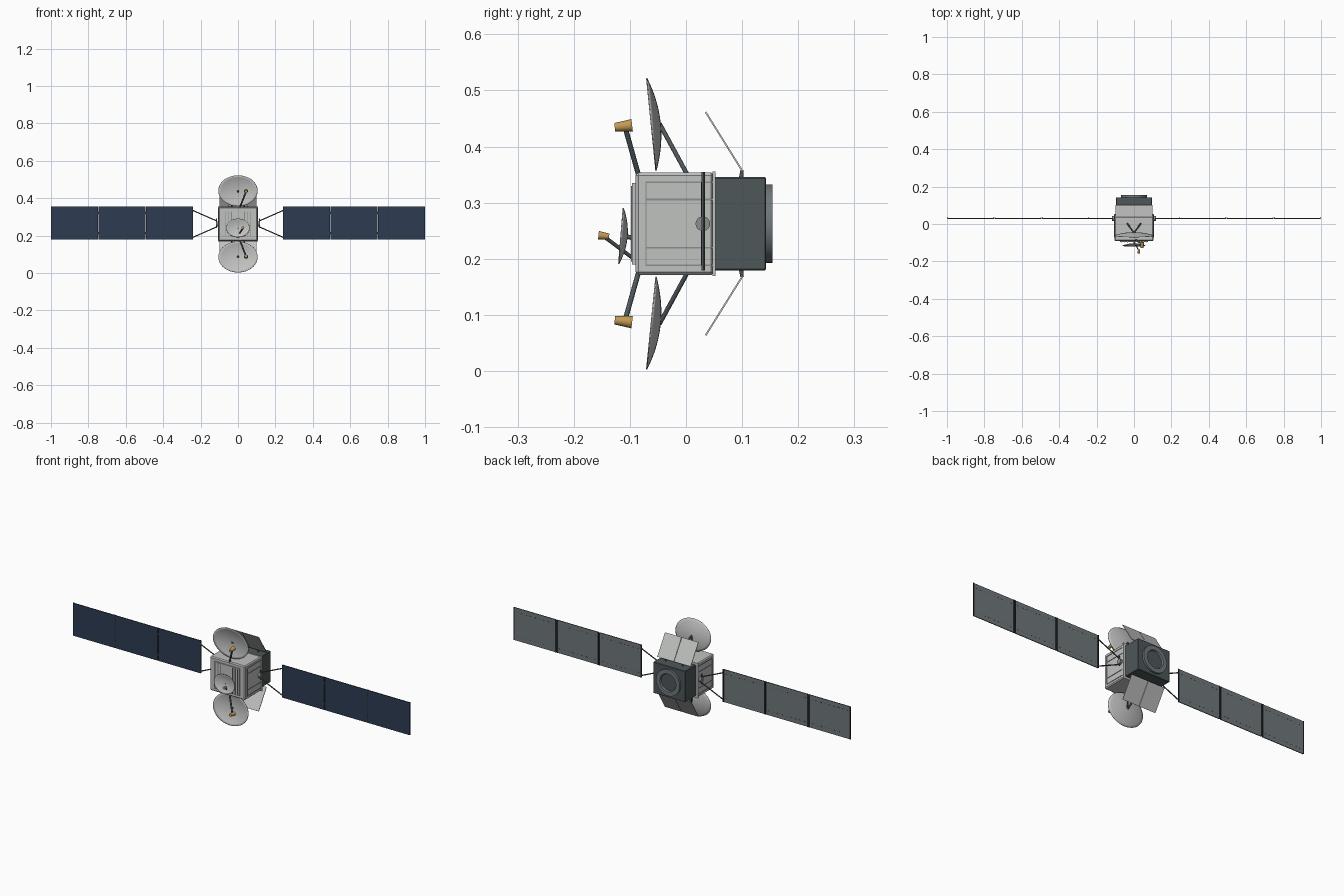
import bpy, bmesh, math
from mathutils import Vector, Matrix

cube = bpy.data.objects.get("Cube")
if cube:
    bpy.data.objects.remove(cube, do_unlink=True)

ZC = 0.2625  # height of the craft's central axis


def material(name, rgb):
    m = bpy.data.materials.new(name)
    m.use_nodes = True
    m.diffuse_color = (*rgb, 1)
    node = next(n for n in m.node_tree.nodes if n.type == 'BSDF_PRINCIPLED')
    node.inputs["Base Color"].default_value = (*rgb, 1)
    return m


GREY = material("light grey", (0.53, 0.54, 0.53))
TRIM = material("mid grey trim", (0.25, 0.27, 0.28))
DARK = material("dark slate", (0.075, 0.095, 0.10))
BACK = material("panel back grey", (0.16, 0.185, 0.20))
NAVY = material("solar navy", (0.027, 0.045, 0.085))
GOLD = material("gold", (0.55, 0.32, 0.09))
BLACK = material("near black", (0.02, 0.023, 0.026))


def finish(name, bm, *mats, smooth=False):
    me = bpy.data.meshes.new(name)
    bmesh.ops.recalc_face_normals(bm, faces=bm.faces)
    bm.to_mesh(me)
    bm.free()
    ob = bpy.data.objects.new(name, me)
    bpy.context.collection.objects.link(ob)
    for m in mats:
        me.materials.append(m)
    if smooth:
        bpy.ops.object.select_all(action='DESELECT')
        ob.select_set(True)
        bpy.context.view_layer.objects.active = ob
        bpy.ops.object.shade_smooth_by_angle(angle=math.radians(35))
    return ob


def add_box(bm, centre, size):
    mat = Matrix.Translation(centre) @ Matrix.Diagonal((*size, 1))
    return bmesh.ops.create_cube(bm, size=1, matrix=mat)["verts"]


def box(name, centre, size, mat, bevel=0):
    bm = bmesh.new()
    add_box(bm, centre, size)
    if bevel:
        bmesh.ops.bevel(bm, geom=bm.edges[:], offset=bevel, segments=1, affect='EDGES')
    return finish(name, bm, mat)


def cone(name, a, b, r1, r2, mat, sides=12):
    """Round or tapered rod running from a to b."""
    a, b = Vector(a), Vector(b)
    rot = (b - a).to_track_quat('Z', 'Y').to_matrix().to_4x4()
    bm = bmesh.new()
    bmesh.ops.create_cone(bm, cap_ends=True, segments=sides, radius1=r1, radius2=r2,
                          depth=(b - a).length, matrix=Matrix.Translation((a + b) / 2) @ rot)
    return finish(name, bm, mat, smooth=True)


def dish(name, apex, rx, rz, depth, tilt):
    """Shallow elliptical reflector that opens toward -y."""
    bm = bmesh.new()
    n, rings = 48, 8
    tip = bm.verts.new((0, 0, 0))
    prev = None
    for k in range(1, rings + 1):
        t = k / rings
        ring = [bm.verts.new((rx * t * math.cos(i * math.tau / n), -depth * t * t,
                              rz * t * math.sin(i * math.tau / n))) for i in range(n)]
        for i in range(n):
            j = (i + 1) % n
            bm.faces.new((prev[i], prev[j], ring[j], ring[i]) if prev else (tip, ring[j], ring[i]))
        prev = ring
    ob = finish(name, bm, GREY, smooth=True)
    ob.location = apex
    ob.rotation_euler.x = tilt
    mod = ob.modifiers.new("thickness", 'SOLIDIFY')
    mod.thickness = 0.002
    mod.offset = 0


# Main body, flange and front plate
box("body", (0, -0.02, ZC), (0.21, 0.14, 0.182), GREY, 0.005)
box("rear_flange", (0, 0.05, ZC), (0.216, 0.005, 0.187), GREY)
box("front_plate", (0, -0.092, ZC), (0.15, 0.008, 0.145), GREY)
bm = bmesh.new()
for s in (1, -1):
    for x in (0.035, 0.05, 0.065):
        add_box(bm, (s * x, -0.0965, ZC), (0.004, 0.003, 0.135))
finish("front_ribs", bm, TRIM)

# Raised trim lines on the side walls
bm = bmesh.new()
for s in (1, -1):
    for dz in (0.074, 0.043, -0.043, -0.074):
        add_box(bm, (s * 0.105, -0.012, ZC + dz), (0.004, 0.118, 0.003))
    add_box(bm, (s * 0.105, -0.071, ZC), (0.004, 0.002, 0.15))
finish("side_trim", bm, TRIM)

# Rear equipment bay and engine ring
box("rear_bay", (0, 0.097, ZC), (0.19, 0.092, 0.166), DARK, 0.002)
bm = bmesh.new()
profile = [(0.07, 0.14), (0.07, 0.154), (0.048, 0.154), (0.044, 0.146)]
n = 40
rings = [[bm.verts.new((r * math.cos(i * math.tau / n), y, ZC + r * math.sin(i * math.tau / n)))
          for i in range(n)] for r, y in profile]
for p, q in zip(rings, rings[1:]):
    for i in range(n):
        bm.faces.new((p[i], p[(i + 1) % n], q[(i + 1) % n], q[i]))
finish("engine_ring", bm, BACK, smooth=True)
cone("engine_core", (0, 0.142, ZC), (0, 0.1465, ZC), 0.045, 0.045, DARK, 40)

for s, side in ((1, "upper"), (-1, "lower")):
    # Tilted radiator flap made of two leaves, on small hinges
    for h, hand in ((1, "left"), (-1, "right")):
        ob = box(f"{side}_{hand}_flap", (0, 0, 0), (0.098, 0.003, 0.125), GREY)
        ob.location = (h * 0.05, 0.068, ZC + s * 0.146)
        ob.rotation_euler.x = s * math.atan2(0.066, 0.106)
        cone(f"{side}_{hand}_flap_hinge", (h * 0.05, 0.098, ZC + s * 0.08),
             (h * 0.05, 0.1, ZC + s * 0.095), 0.004, 0.003, DARK)
        # V-shaped dish supports
        cone(f"{side}_{hand}_dish_strut", (0, -0.047, ZC + s * 0.178),
             (h * 0.036, 0.002, ZC + s * 0.088), 0.004, 0.004, DARK)
    # Large reflector with offset feed horn
    dish(f"{side}_dish", (0, -0.046, ZC + s * 0.1785), 0.105, 0.083, 0.016, s * 0.1)
    cone(f"{side}_feed_arm", (0.01, -0.085, ZC + s * 0.088),
         (0.042, -0.108, ZC + s * 0.17), 0.0045, 0.0045, DARK)
    cone(f"{side}_feed_horn", (0.043, -0.127, ZC + s * 0.172),
         (0.043, -0.096, ZC + s * 0.1755), 0.0075, 0.011, GOLD, 20)

# Small front reflector
dish("front_dish", (0, -0.105, 0.24), 0.062, 0.05, 0.011, -0.08)
cone("front_dish_mount", (0, -0.09, 0.236), (0, -0.107, 0.24), 0.004, 0.004, DARK)
cone("front_feed_arm", (0.0, -0.093, 0.2), (0.026, -0.144, 0.238), 0.0035, 0.0035, DARK)
cone("front_feed_horn", (0.026, -0.156, 0.242), (0.026, -0.137, 0.24), 0.0075, 0.005, GOLD, 20)

# Solar wings
Y = 0.03
for s, hand in ((1, "left"), (-1, "right")):
    cone(f"{hand}_wing_drum", (s * 0.1, Y, ZC), (s * 0.117, Y, ZC), 0.013, 0.013, TRIM, 20)
    box(f"{hand}_wing_bracket", (s * 0.114, Y, ZC + 0.004), (0.006, 0.006, 0.05), DARK)
    for u, level in ((1, "upper"), (-1, "lower")):
        cone(f"{hand}_{level}_yoke", (s * 0.114, Y, ZC + u * 0.016),
             (s * 0.244, Y, ZC + u * 0.073), 0.003, 0.003, DARK, 8)
    pitch = 0.2535
    dashes = bmesh.new()
    frame = bmesh.new()
    for k in range(3):
        x = s * (0.24 + pitch * (k + 0.5))
        bm = bmesh.new()
        add_box(bm, (x, Y, 0.267), (pitch - 0.005, 0.004, 0.175))
        ob = finish(f"{hand}_solar_panel_{k + 1}", bm, DARK, NAVY, BACK)
        for f in ob.data.polygons:
            f.material_index = 1 if f.normal.y < -0.5 else 2 if f.normal.y > 0.5 else 0
        # Dashed fixings on the back
        for i in range(9):
            for dz in (0.064, -0.064):
                add_box(dashes, (x + (i - 4) * 0.026, Y + 0.002, 0.267 + dz), (0.011, 0.001, 0.002))
        # Edge rails behind the panel
        for e in (1, -1):
            add_box(frame, (x + e * (pitch / 2 - 0.004), Y + 0.0022, 0.267), (0.006, 0.003, 0.175))
        if k:
            for dz in (0.055, -0.055):
                add_box(frame, (x - s * pitch / 2, Y, 0.267 + dz), (0.008, 0.003, 0.012))
    finish(f"{hand}_back_dashes", dashes, DARK)
    finish(f"{hand}_panel_rails", frame, BLACK)
